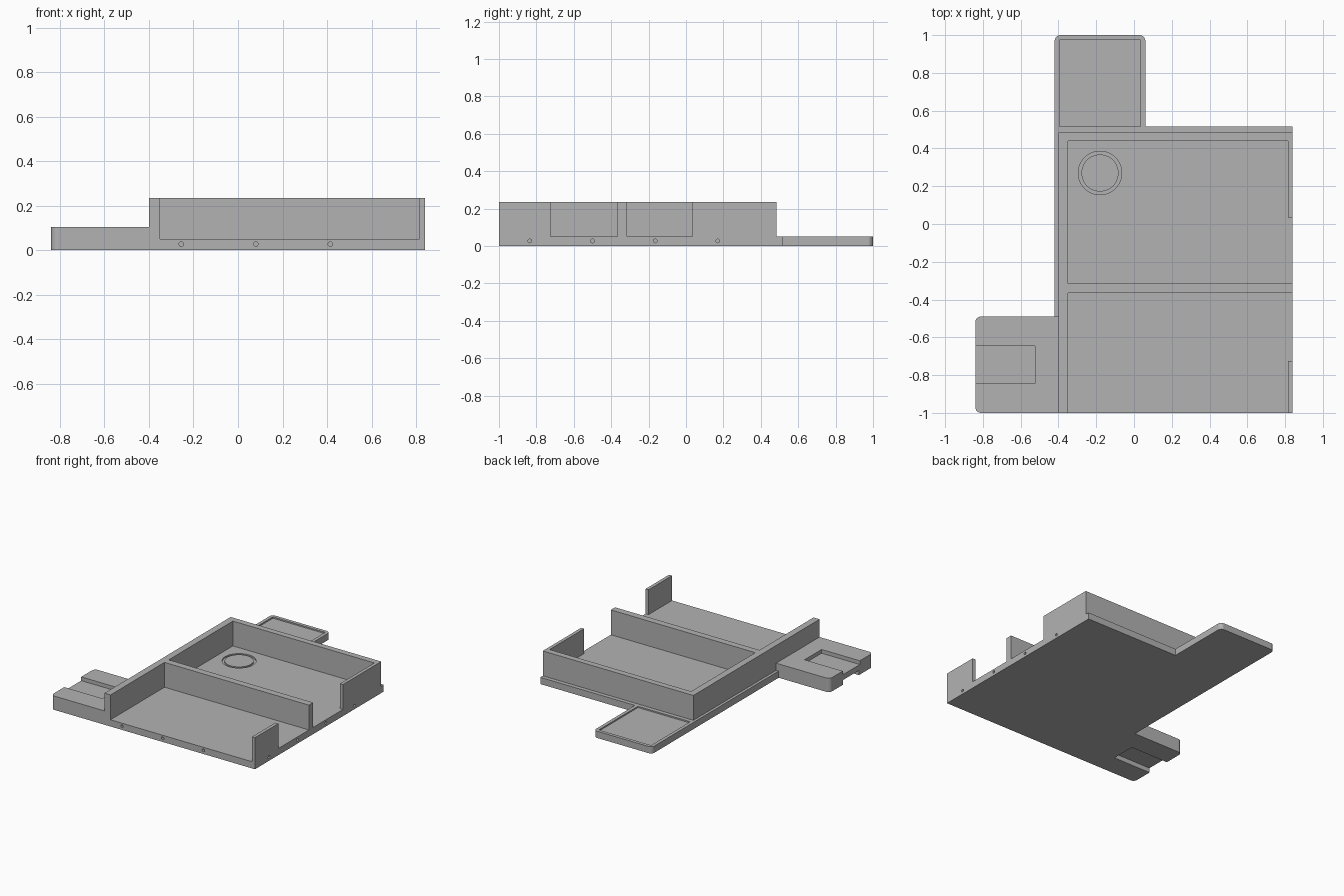
import bpy
import bmesh
import math

if "Cube" in bpy.data.objects:
    bpy.data.objects.remove(bpy.data.objects["Cube"], do_unlink=True)

grey = bpy.data.materials.new("plain_grey")
grey.use_nodes = True
GREY = (0.45, 0.45, 0.45, 1)
grey.diffuse_color = GREY
grey.node_tree.nodes["Principled BSDF"].inputs["Base Color"].default_value = GREY

FLOOR, TOP = 0.05, 0.235


def finish(name, bm, cutter=False):
    bmesh.ops.recalc_face_normals(bm, faces=bm.faces)
    mesh = bpy.data.meshes.new(name)
    bm.to_mesh(mesh)
    bm.free()
    obj = bpy.data.objects.new(name, mesh)
    bpy.context.collection.objects.link(obj)
    mesh.materials.append(grey)
    if cutter:
        obj.hide_render = True
        obj.hide_viewport = True
    return obj


def prism(name, outline, z0, z1, rounded=(), radius=0.03, cutter=False):
    """Extrude an outline upward, rounding the listed corners."""
    bm = bmesh.new()
    low = [bm.verts.new((x, y, z0)) for x, y in outline]
    high = [bm.verts.new((x, y, z1)) for x, y in outline]
    bm.faces.new(low)
    bm.faces.new(high)
    n = len(outline)
    for i in range(n):
        j = (i + 1) % n
        bm.faces.new((low[i], low[j], high[j], high[i]))
    edges = [bm.edges.get((low[i], high[i])) for i in rounded]
    if edges:
        bmesh.ops.bevel(bm, geom=edges, offset=radius, segments=6,
                        profile=0.5, affect='EDGES')
    return finish(name, bm, cutter)


def rect(x0, x1, y0, y1):
    return [(x0, y0), (x1, y0), (x1, y1), (x0, y1)]


def cylinder(name, centre, radius, depth, axis="Z", sides=24):
    bm = bmesh.new()
    bmesh.ops.create_cone(bm, cap_ends=True, segments=sides, radius1=radius,
                          radius2=radius, depth=depth)
    obj = finish(name, bm, cutter=True)
    obj.location = centre
    if axis == "X":
        obj.rotation_euler.y = math.pi / 2
    elif axis == "Y":
        obj.rotation_euler.x = math.pi / 2
    return obj


def cut(target, cutter):
    mod = target.modifiers.new(cutter.name, 'BOOLEAN')
    mod.operation = 'DIFFERENCE'
    mod.solver = 'EXACT'
    mod.object = cutter


# Floor plate with its rear tongue
plate = prism("base_plate", [
    (-0.40, -1), (0.84, -1), (0.84, 0.515), (0.06, 0.515),
    (0.06, 1), (-0.42, 1), (-0.42, -0.49), (-0.40, -0.49)],
    0, FLOOR, rounded=(4, 5))

# Shallow pocket in the tongue
cut(plate, prism("tongue_pocket_cutter", rect(-0.395, 0.035, 0.515, 0.975),
                 FLOOR - 0.01, FLOOR + 0.05, cutter=True))

# Screw holes along the front and side edges
for i in range(3):
    cut(plate, cylinder("front_hole_cutter", (-0.255 + i * 0.335, -1, 0.027),
                        0.01, 0.15, "Y"))
for i in range(4):
    cut(plate, cylinder("side_hole_cutter", (0.84, -0.835 + i * 0.335, 0.027),
                        0.01, 0.15, "X"))

# Ring groove in the floor
ring = cylinder("ring_groove_cutter", (-0.18, 0.27, FLOOR), 0.115, 0.02, sides=48)
core = cylinder("ring_core_cutter", (-0.18, 0.27, FLOOR), 0.098, 0.06, sides=48)
cut(ring, core)
cut(plate, ring)

# Long side wall, divider and back wall with its return
prism("tray_walls", [
    (-0.40, -1), (-0.35, -1), (-0.35, -0.365), (0.84, -0.365),
    (0.84, -0.315), (-0.35, -0.315), (-0.35, 0.44), (0.815, 0.44),
    (0.815, 0.035), (0.84, 0.035), (0.84, 0.485), (-0.40, 0.485)],
    FLOOR, TOP)

# Short wall at the front corner
prism("front_corner_wall", rect(0.815, 0.84, -1, -0.725), FLOOR, TOP)

# Thick side tab with a strap channel above and below
tab = prism("side_tab", rect(-0.84, -0.40, -1, -0.49), 0, 0.103, rounded=(0, 3))
cut(tab, prism("upper_channel_cutter", rect(-0.9, -0.525, -0.845, -0.645),
               0.075, 0.2, cutter=True))
cut(tab, prism("lower_channel_cutter", rect(-0.9, -0.525, -0.835, -0.65),
               -0.1, 0.035, cutter=True))
